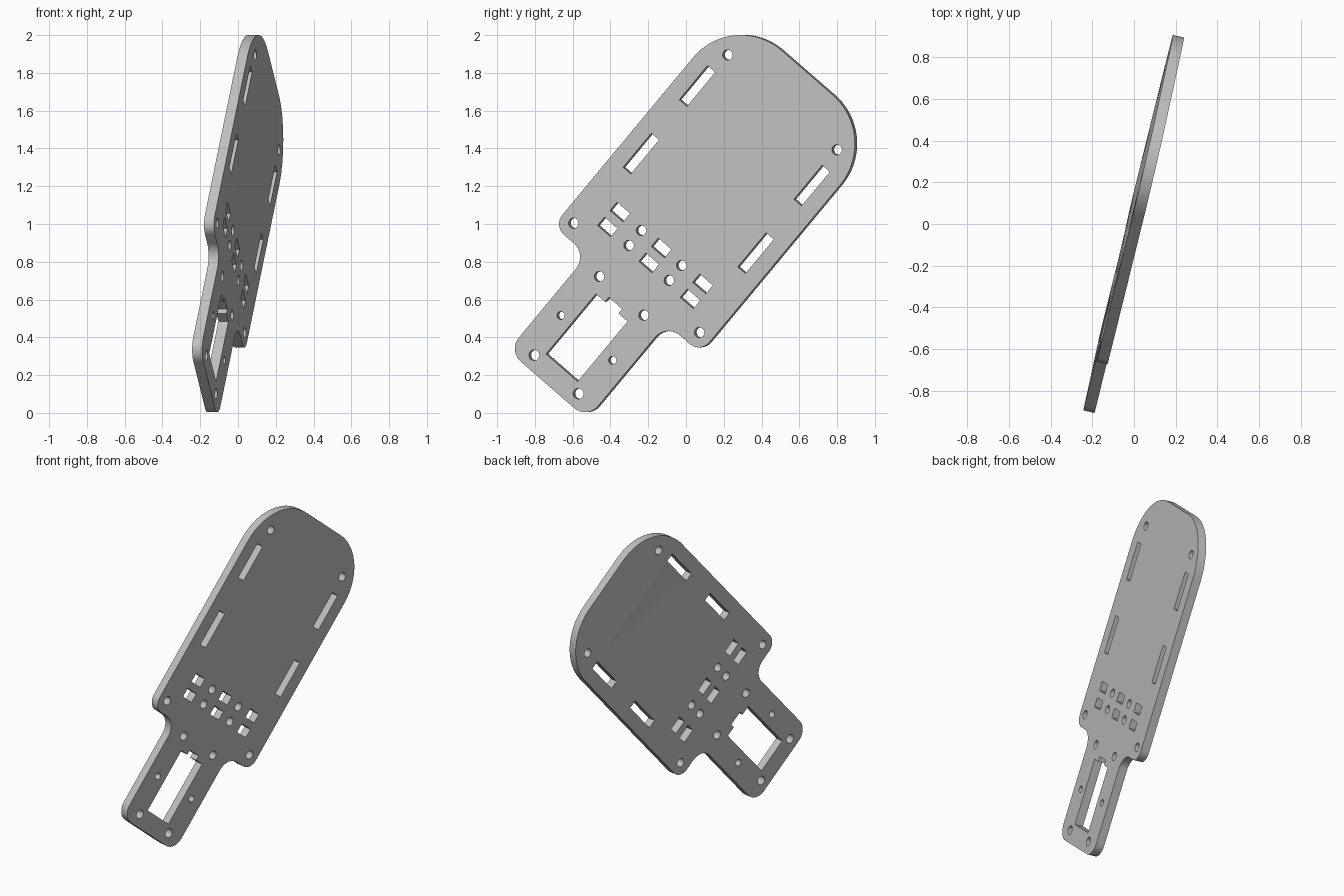
import bpy, bmesh, math
from mathutils import Matrix, Vector

cube = bpy.data.objects.get("Cube")
if cube:
    bpy.data.objects.remove(cube)

HALF_THICK = 0.0272
TILT_Y, TILT_Z = 0.23, 0.014      # how far the plate leans in x per unit y and z
MID = -0.015                      # sideways shift of the plate's centre line

grey = bpy.data.materials.new("plate grey")
grey.use_nodes = True
colour = (0.53, 0.53, 0.53, 1)
grey.diffuse_color = colour
grey.node_tree.nodes["Principled BSDF"].inputs["Base Color"].default_value = colour


def arc(cx, cy, r, start, end, n=12):
    angles = [math.radians(start + (end - start) * i / n) for i in range(n + 1)]
    return [(cx + r * math.cos(a), cy + r * math.sin(a)) for a in angles]


def circle(cx, cy, r):
    return arc(cx, cy, r, 0, 360, 24)[:-1]


def rect(cx, cy, w, h):
    return [(cx + i * w / 2, cy + j * h / 2) for i, j in ((-1, -1), (1, -1), (1, 1), (-1, 1))]


def mirrored(half):
    return half + [(-x, y) for x, y in reversed(half)]


# Outline: narrow handle, filleted shoulder, wide blade with rounded end
WIDE, NARROW, TOP, BOTTOM, SHOULDER = 0.515, 0.277, 1.03, -1.12, -0.4625
outline = mirrored(
    arc(NARROW - 0.09, BOTTOM + 0.09, 0.09, -90, 0)
    + arc(NARROW + 0.095, SHOULDER - 0.095, 0.095, 180, 90)
    + arc(WIDE - 0.074, SHOULDER + 0.074, 0.074, -90, 0)
    + arc(WIDE - 0.335, TOP - 0.335, 0.335, 0, 90, 24))

# Handle window with a notch in its inner end
window = mirrored([(0.111, -1.002), (0.111, -0.588), (0.047, -0.588), (0.047, -0.557)])
loops = [outline, window]

# Paired screw holes: offset from centre line, position along length, radius
for x, y, r in ((0.155, -1.048, 0.028), (0.181, -0.796, 0.021), (0.156, -0.507, 0.027),
                (0.441, -0.383, 0.027), (0.141, -0.28, 0.027), (0.141, -0.177, 0.027),
                (0.383, 0.825, 0.027)):
    loops += [circle(side * x, y, r) for side in (-1, 1)]

# Two rows of small windows
for y in (-0.28, -0.177):
    loops += [rect(x, y, 0.092, 0.058) for x in (-0.29, 0, 0.29)]

# Long slots along both edges
for y in (0.13, 0.595):
    loops += [rect(side * 0.402, y, 0.054, 0.235) for side in (-1, 1)]

# Filled flat curve, extruded to the plate's thickness
curve = bpy.data.curves.new("plate_profile", "CURVE")
curve.dimensions = "2D"
curve.fill_mode = "BOTH"
curve.extrude = HALF_THICK
for loop in loops:
    spline = curve.splines.new("POLY")
    spline.points.add(len(loop) - 1)
    for point, (x, y) in zip(spline.points, loop):
        point.co = (x + MID, y, 0, 1)
    spline.use_cyclic_u = True
profile = bpy.data.objects.new("plate_profile", curve)
bpy.context.collection.objects.link(profile)
bpy.context.view_layer.update()
graph = bpy.context.evaluated_depsgraph_get()
mesh = bpy.data.meshes.new_from_object(profile.evaluated_get(graph))
bpy.data.objects.remove(profile)


# Stand the plate up along its leaning plane
def in_plane(y, z):
    return Vector((TILT_Y * y + TILT_Z * z, y, z))


across, along = in_plane(0.755, -0.656), in_plane(0.639, 0.769)
normal = across.cross(along).normalized()
place = Matrix.Translation((0, 0, 1)) @ Matrix((across, along, normal)).transposed().to_4x4()

bm = bmesh.new()
bm.from_mesh(mesh)
bmesh.ops.remove_doubles(bm, verts=bm.verts, dist=0.0005)
bmesh.ops.transform(bm, matrix=place, verts=bm.verts)
bmesh.ops.recalc_face_normals(bm, faces=bm.faces)
bm.to_mesh(mesh)
bm.free()

mesh.name = "mounting_plate"
mesh.materials.clear()
mesh.materials.append(grey)
plate = bpy.data.objects.new("mounting_plate", mesh)
bpy.context.collection.objects.link(plate)
bpy.ops.object.select_all(action="DESELECT")
plate.select_set(True)
bpy.context.view_layer.objects.active = plate
bpy.ops.object.shade_smooth_by_angle(angle=math.radians(30))
